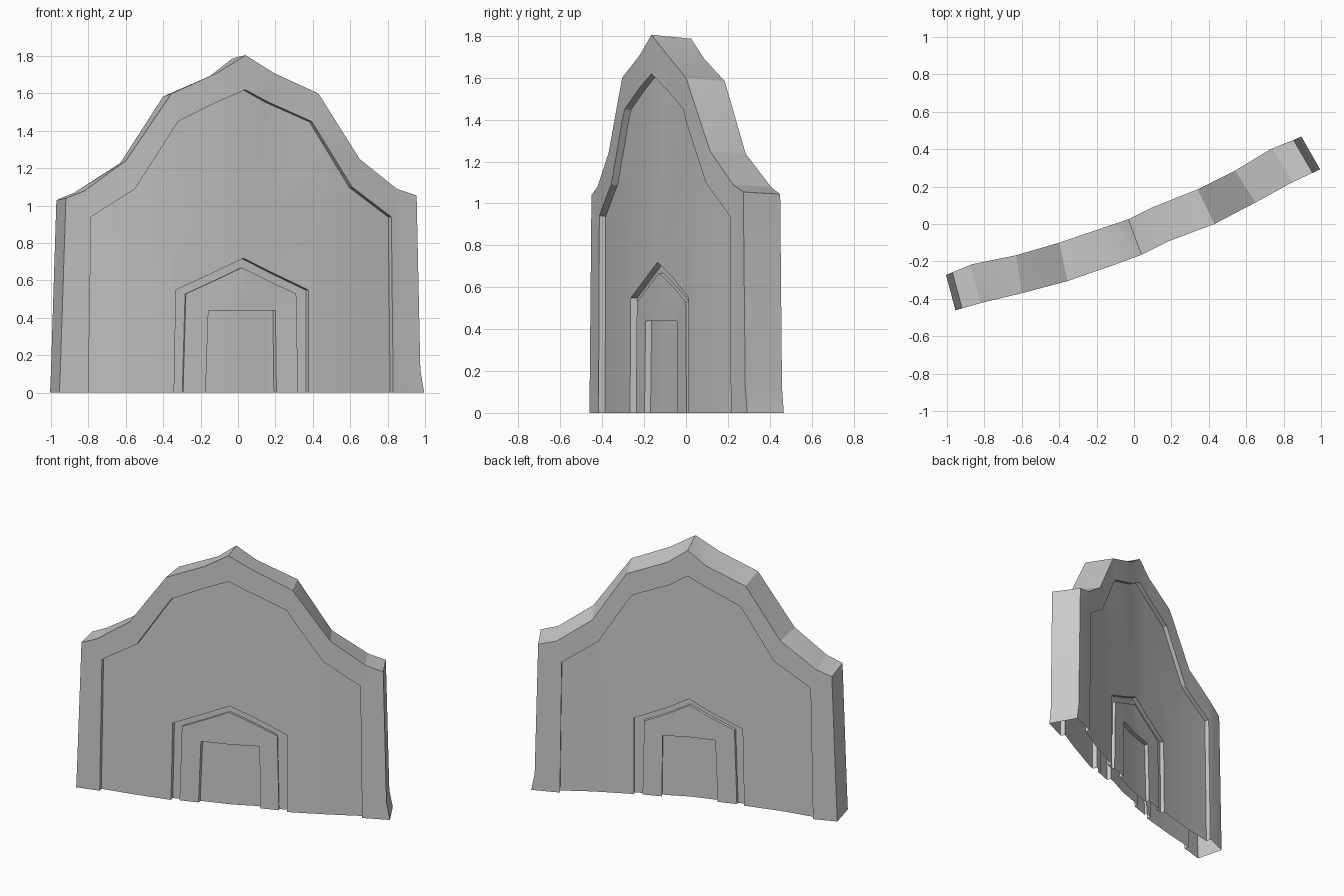
import bpy, bmesh
from mathutils import Vector

if "Cube" in bpy.data.objects:
    bpy.data.objects.remove(bpy.data.objects["Cube"])

# Plan of the curved wall: front edge (x, y) and matching back edge (x, y)
PLAN = [(-.95, -.46, -1.0, -.27), (-.81, -.42, -.865, -.215), (-.60, -.37, -.63, -.167),
        (-.355, -.305, -.40, -.10), (-.11, -.22, -.15, -.015), (.04, -.165, -.03, .025),
        (.19, -.09, .09, .085), (.43, 0, .34, .185), (.65, .115, .54, .285),
        (.84, .22, .73, .40), (.99, .29, .89, .465)]

# Nested profiles in (front x, z), from left foot over the top to right foot
WALL = [(-.955, 0), (-.95, .12), (-.92, 1.04), (-.82, 1.08), (-.60, 1.24), (-.355, 1.6),
        (-.11, 1.71), (.04, 1.805), (.19, 1.71), (.43, 1.6), (.65, 1.25), (.85, 1.09),
        (.955, 1.055), (.975, .12), (.995, 0)]
PANEL = [(-.80, 0), (-.785, .94), (-.55, 1.09), (-.32, 1.45), (-.12, 1.55), (.04, 1.62),
         (.16, 1.555), (.395, 1.45), (.61, 1.1), (.82, .94), (.83, 0)]
ARCH = [(-.335, 0), (-.325, .55), (.04, .72), (.39, .55), (.39, 0)]
INNER = [(-.285, 0), (-.27, .53), (.035, .67), (.33, .53), (.34, 0)]
DOOR = [(-.165, 0), (-.15, .44), (.22, .44), (.225, 0)]


def bend(co):
    """Map (front x, depth 0..1, z) onto the curved plan."""
    u, t, z = co
    i = 0
    while i < len(PLAN) - 2 and u > PLAN[i + 1][0]:
        i += 1
    a, b = PLAN[i], PLAN[i + 1]
    k = (u - a[0]) / (b[0] - a[0])
    p = [m + (n - m) * k for m, n in zip(a, b)]
    return Vector((p[0] + (p[2] - p[0]) * t, p[1] + (p[3] - p[1]) * t, z * (1 - .01 * t)))


def walls(bm, prof, d0, d1):
    for (u0, z0), (u1, z1) in zip(prof, prof[1:]):
        bm.faces.new([bm.verts.new(c) for c in
                      ((u0, d0, z0), (u1, d0, z1), (u1, d1, z1), (u0, d1, z0))])


def part(name, outer, inner, depth, prev):
    """Layer on both wall sides; joined to the previous layer's depth by a step."""
    bm = bmesh.new()
    for back in (False, True):
        d, p = (1 - depth, 1 - prev) if back else (depth, prev)
        loop = outer + (inner[::-1] if inner else [])
        f = bm.faces.new([bm.verts.new((u, d, z)) for u, z in loop])
        f.normal_update()
        if (f.normal.y > 0) != back:
            f.normal_flip()
        if prev != depth:
            walls(bm, outer, *((p, d) if back else (d, p)))
    if prev == depth:
        walls(bm, outer, 0, 1)          # outer rim
    bmesh.ops.triangulate(bm, faces=bm.faces[:])
    for row in PLAN[1:-1]:
        bmesh.ops.bisect_plane(bm, geom=bm.verts[:] + bm.edges[:] + bm.faces[:], dist=1e-5,
                               plane_co=(row[0], 0, 0), plane_no=(1, 0, 0))
    for v in bm.verts:
        v.co = bend(v.co)
    bmesh.ops.remove_doubles(bm, verts=bm.verts[:], dist=1e-4)
    me = bpy.data.meshes.new(name)
    bm.to_mesh(me)
    bm.free()
    ob = bpy.data.objects.new(name, me)
    bpy.context.collection.objects.link(ob)
    bpy.context.view_layer.objects.active = ob
    ob.select_set(True)
    bpy.ops.object.shade_smooth_by_angle(angle=.2)
    ob.select_set(False)


# Border shell, sunken panel, groove around the doorway, surround, sunken door
part("wall_border", WALL, PANEL, 0, 0)
part("wall_panel", PANEL, ARCH, .15, 0)
part("doorway_groove", ARCH, INNER, .30, .15)
part("door_surround", INNER, DOOR, .20, .30)
part("door", DOOR, None, .34, .20)
